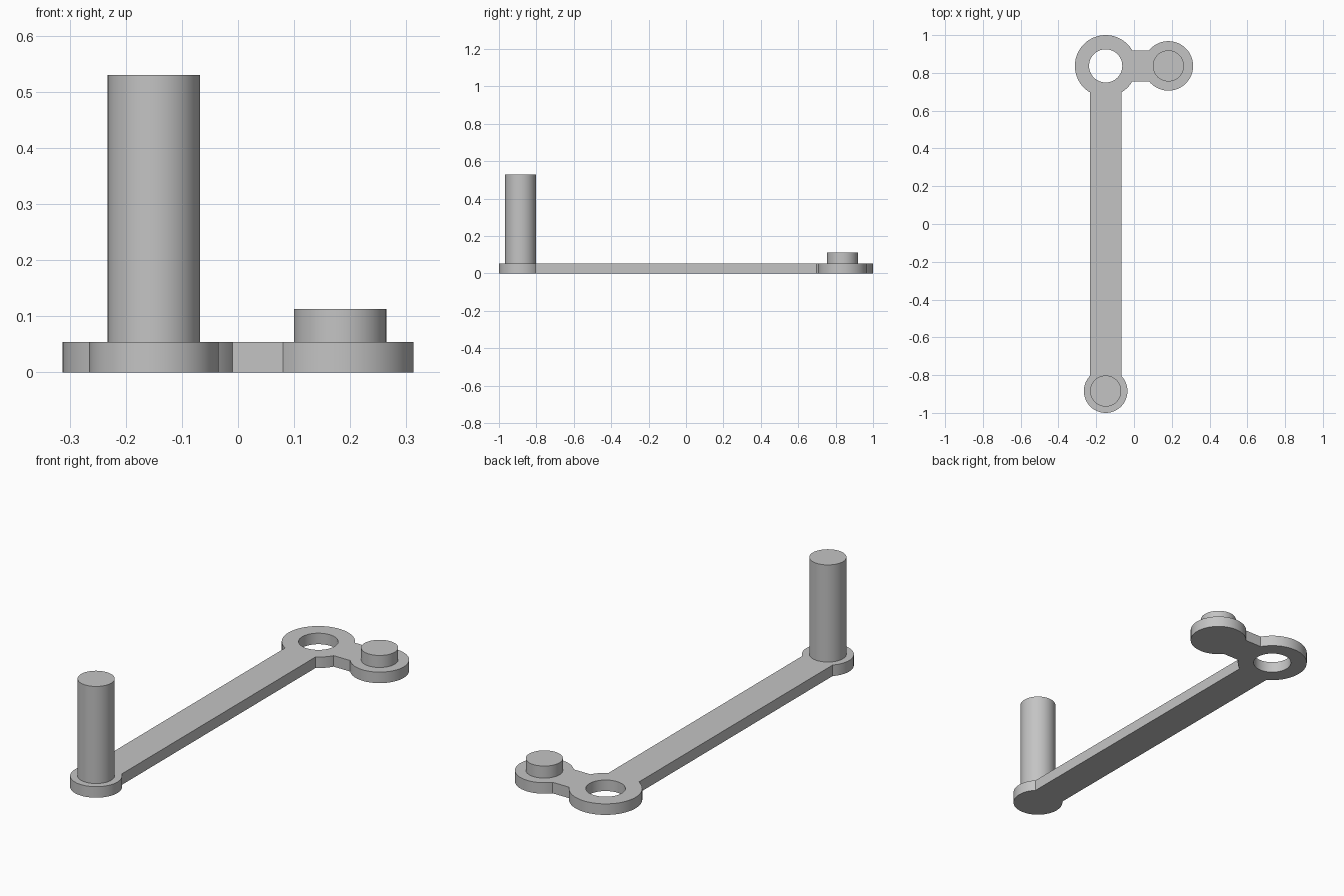
import bpy, bmesh
from math import asin, cos, sin, pi
from mathutils import Vector

cube = bpy.data.objects.get("Cube")
if cube:
    bpy.data.objects.remove(cube, do_unlink=True)

THICK = 0.054
HALF = 0.0825                      # half width of arm, and pin radius
RING, RING_R, HOLE_R = (-0.15, 0.837), 0.163, 0.088
BOSS, BOSS_R = (0.182, 0.837), 0.131
FOOT, FOOT_R = (-0.15, -0.8845), 0.1155

grey = bpy.data.materials.new("plain grey")
grey.use_nodes = True
colour = (0.55, 0.55, 0.55, 1)
grey.diffuse_color = colour
grey.node_tree.nodes["Principled BSDF"].inputs["Base Color"].default_value = colour


def arc(centre, radius, start, end, steps=48):
    return [Vector((centre[0] + radius * cos(a), centre[1] + radius * sin(a), 0))
            for a in (start + (end - start) * i / steps for i in range(steps + 1))]


def extrude_loops(name, loops, bottom, top):
    """Fill closed outlines (inner ones become holes) and extrude upward."""
    bm = bmesh.new()
    edges = []
    for loop in loops:
        verts = [bm.verts.new((p.x, p.y, bottom)) for p in loop]
        edges += [bm.edges.new((v, verts[i - 1])) for i, v in enumerate(verts)]
    if len(loops) == 1:
        bmesh.ops.contextual_create(bm, geom=edges)
    else:
        bmesh.ops.triangle_fill(bm, edges=edges, use_beauty=True)
    new = bmesh.ops.extrude_face_region(bm, geom=bm.faces[:], use_keep_orig=True)
    moved = [g for g in new["geom"] if isinstance(g, bmesh.types.BMVert)]
    bmesh.ops.translate(bm, verts=moved, vec=(0, 0, top - bottom))
    bmesh.ops.recalc_face_normals(bm, faces=bm.faces)
    mesh = bpy.data.meshes.new(name)
    bm.to_mesh(mesh)
    bm.free()
    mesh.materials.append(grey)
    obj = bpy.data.objects.new(name, mesh)
    bpy.context.collection.objects.link(obj)
    bpy.ops.object.select_all(action="DESELECT")
    obj.select_set(True)
    bpy.context.view_layer.objects.active = obj
    bpy.ops.object.shade_smooth_by_angle(angle=pi / 6)
    return obj


# Flat lever: rounded foot, straight arm, pierced ring and side boss
foot, ring, boss = (asin(HALF / r) for r in (FOOT_R, RING_R, BOSS_R))
outline = (arc(FOOT, FOOT_R, pi / 2 + foot, 5 * pi / 2 - foot)
           + arc(RING, RING_R, -pi / 2 + ring, -ring, 12)
           + arc(BOSS, BOSS_R, -pi + boss, pi - boss)
           + arc(RING, RING_R, ring, 3 * pi / 2 - ring))
hole = arc(RING, HOLE_R, 0, 2 * pi)[:-1]
extrude_loops("lever_plate", [outline, hole], 0, THICK)

# Upright pins
for name, centre, top in (("handle_pin", FOOT, 0.53), ("short_pin", BOSS, 0.113)):
    extrude_loops(name, [arc(centre, HALF, 0, 2 * pi)[:-1]], THICK, top)
